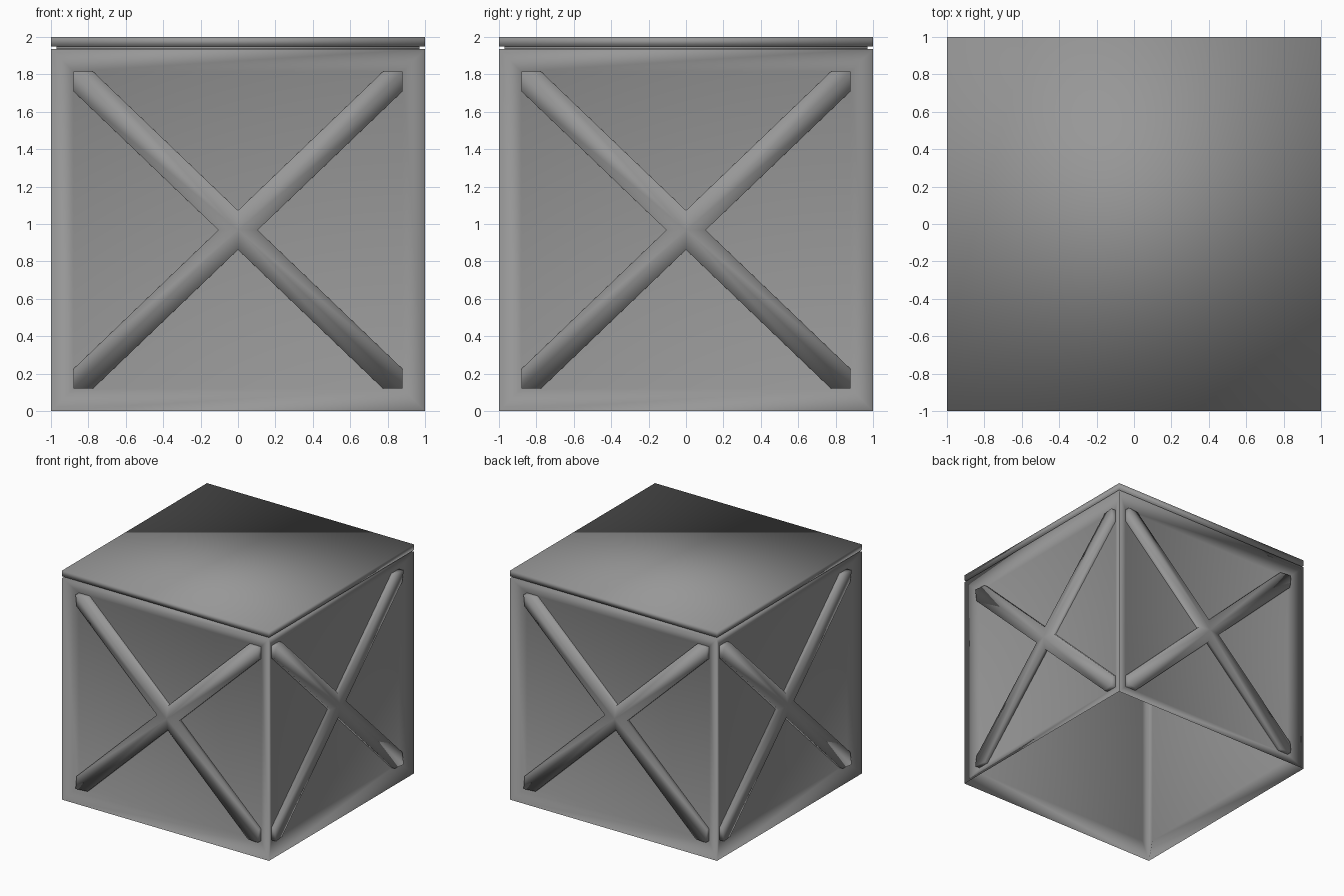
import bpy, bmesh
from math import pi
from mathutils import Matrix, Vector

if "Cube" in bpy.data.objects:
    bpy.data.objects.remove(bpy.data.objects["Cube"], do_unlink=True)

BODY_TOP = 1.935   # top of the crate body
FRAME = 0.12       # width of the frame rails
RECESS = 0.062     # depth of the side panels

grey = bpy.data.materials.new("mid_grey")
grey.use_nodes = True
colour = (0.31, 0.31, 0.31, 1)
grey.diffuse_color = colour
grey.node_tree.nodes["Principled BSDF"].inputs["Base Color"].default_value = colour


def finish(bm, name):
    """Turn a bmesh into a fully smooth grey object."""
    mesh = bpy.data.meshes.new(name)
    for f in bm.faces:
        f.smooth = True
    bm.to_mesh(mesh)
    bm.free()
    mesh.materials.append(grey)
    ob = bpy.data.objects.new(name, mesh)
    bpy.context.collection.objects.link(ob)
    return ob


def box(half, low, high):
    bm = bmesh.new()
    bmesh.ops.create_cube(bm, size=2)
    for v in bm.verts:
        v.co = Vector((v.co.x * half, v.co.y * half, high if v.co.z > 0 else low))
    return bm


# Body: open underneath, with a recessed panel inside a frame on each side
bm = box(1, 0, BODY_TOP)
bm.normal_update()
bottom = [f for f in bm.faces if f.normal.z < -0.5]
bmesh.ops.delete(bm, geom=bottom, context='FACES_ONLY')
sides = [f for f in bm.faces if abs(f.normal.z) < 0.5]
bmesh.ops.inset_individual(bm, faces=sides, thickness=FRAME, depth=-RECESS,
                           use_even_offset=True)
finish(bm, "crate_body")

# Cross braces: four mirrored arms, each creased along its middle line
w, h = 1 - FRAME, BODY_TOP / 2 - FRAME
mid = BODY_TOP / 2
bar = 0.105
ridge, rim = -0.985, -0.97


def cross_brace(angle, name):
    bm = bmesh.new()
    for sx in (-1, 1):
        for sz in (-1, 1):
            for notch, tip in (((0, bar), (w - bar, h)), ((bar, 0), (w, h - bar))):
                flat = [(0, 0, ridge), (*notch, rim), (*tip, rim), (w, h, ridge)]
                bm.faces.new([bm.verts.new((sx * x, y, mid + sz * z))
                              for x, z, y in flat])
    bmesh.ops.remove_doubles(bm, verts=bm.verts, dist=0.0005)
    # Side walls down to the panel
    border = [e for e in bm.edges if e.is_boundary]
    walls = bmesh.ops.extrude_edge_only(bm, edges=border)["geom"]
    for v in walls:
        if isinstance(v, bmesh.types.BMVert):
            v.co.y = -1 + RECESS
    bmesh.ops.recalc_face_normals(bm, faces=bm.faces)
    # Make sure the outside faces the front
    bm.normal_update()
    if sum(f.normal.y * f.calc_area() for f in bm.faces) > 0:
        bmesh.ops.reverse_faces(bm, faces=bm.faces)
    bmesh.ops.transform(bm, matrix=Matrix.Rotation(angle, 4, 'Z'), verts=bm.verts)
    finish(bm, name)


for i, side in enumerate(("front", "left", "back", "right")):
    cross_brace(i * pi / 2, side + "_cross_brace")

# Lid with a slightly smaller spacer below it
finish(box(0.97, BODY_TOP - 0.005, 1.955), "lid_spacer")
finish(box(1, 1.95, 2), "lid")
